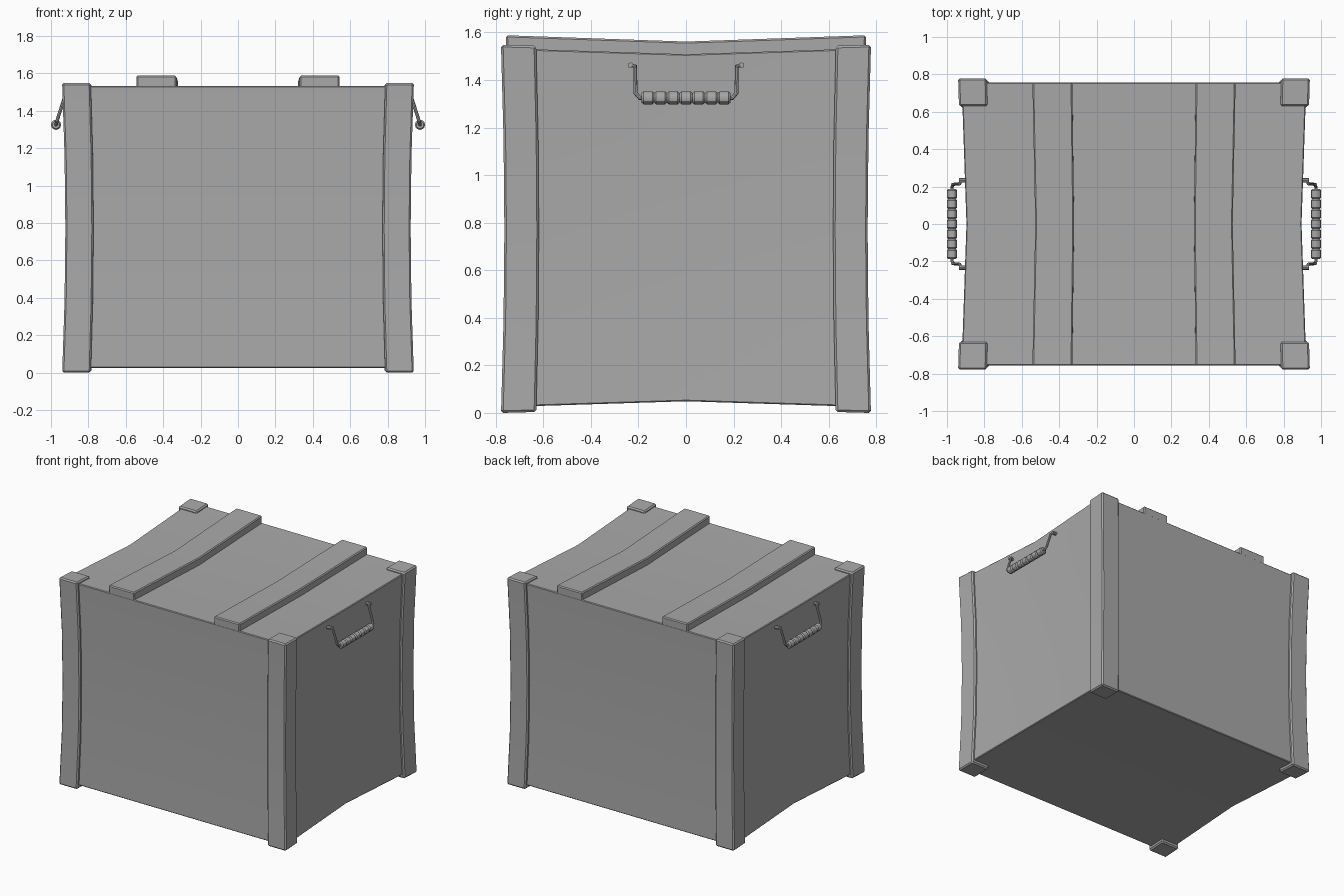
import bpy, bmesh, math
from mathutils import Vector, Matrix

cube = bpy.data.objects.get("Cube")
if cube:
    bpy.data.objects.remove(cube, do_unlink=True)

mat = bpy.data.materials.new("crate_grey")
mat.use_nodes = True
GREY = (0.4, 0.4, 0.4, 1)
mat.diffuse_color = GREY
mat.node_tree.nodes["Principled BSDF"].inputs["Base Color"].default_value = GREY

MID = 0.77  # height of the waist


def pinch(co):
    """Draw the walls, top and bottom in toward the middle."""
    across = max(0, 1 - abs(co.y) / 0.75)
    waist = max(0, 1 - ((co.z - MID) / MID) ** 2)
    x = co.x * (1 - 0.028 * across) * (1 - 0.018 * waist)
    y = co.y * (1 - 0.018 * waist)
    z = MID + (co.z - MID) * (1 - 0.032 * across)
    return Vector((x, y, z))


def finish(name, bm):
    bmesh.ops.recalc_face_normals(bm, faces=bm.faces)
    mesh = bpy.data.meshes.new(name)
    bm.to_mesh(mesh)
    bm.free()
    mesh.materials.append(mat)
    obj = bpy.data.objects.new(name, mesh)
    bpy.context.collection.objects.link(obj)
    bpy.ops.object.select_all(action='DESELECT')
    obj.select_set(True)
    bpy.context.view_layer.objects.active = obj
    bpy.ops.object.shade_smooth_by_angle(angle=math.radians(30))
    return obj


def box(name, lo, hi, bevel):
    """Bevelled box, cut at the waist levels and centre line, then pinched."""
    lo, hi = Vector(lo), Vector(hi)
    bm = bmesh.new()
    bmesh.ops.create_cube(bm, size=1)
    for v in bm.verts:
        v.co = (lo + hi) / 2 + v.co * (hi - lo)
    bmesh.ops.bevel(bm, geom=bm.edges[:], offset=bevel, segments=1,
                    affect='EDGES', profile=0.5)
    cuts = [((0, 0, z), (0, 0, 1)) for z in (0.385, MID, 1.155)]
    cuts.append(((0, 0, 0), (0, 1, 0)))
    for point, normal in cuts:
        bmesh.ops.bisect_plane(bm, geom=bm.verts[:] + bm.edges[:] + bm.faces[:],
                               plane_co=point, plane_no=normal)
    for v in bm.verts:
        v.co = pinch(v.co)
    return finish(name, bm)


def rod(name, points, radius):
    """Eight-sided tube swept along a path."""
    curve = bpy.data.curves.new(name, 'CURVE')
    curve.dimensions = '3D'
    curve.bevel_depth = radius
    curve.bevel_resolution = 2
    curve.use_fill_caps = True
    spline = curve.splines.new('POLY')
    spline.points.add(len(points) - 1)
    for p, co in zip(spline.points, points):
        p.co = (*co, 1)
    temp = bpy.data.objects.new(name, curve)
    bpy.context.collection.objects.link(temp)
    bpy.context.view_layer.update()
    bm = bmesh.new()
    bm.from_mesh(temp.to_mesh())
    temp.to_mesh_clear()
    bpy.data.objects.remove(temp)
    return finish(name, bm)


def grip(name, x, z, half, beads):
    """Ribbed hand grip: a lathe profile spun about the y direction."""
    step = 2 * half / beads
    profile = [(-half, 0)]
    for i in range(beads):
        start = -half + i * step
        for t, r in ((0.0, 0.020), (0.15, 0.027), (0.85, 0.027)):
            profile.append((start + t * step, r))
    profile += [(half, 0.020), (half, 0)]
    bm = bmesh.new()
    verts = [bm.verts.new((x, y, z + r)) for y, r in profile]
    edges = [bm.edges.new(pair) for pair in zip(verts, verts[1:])]
    bmesh.ops.spin(bm, geom=verts + edges, cent=(x, 0, z), axis=(0, 1, 0),
                   angle=math.tau, steps=12)
    bmesh.ops.remove_doubles(bm, verts=bm.verts, dist=0.0005)
    return finish(name, bm)


# Main chest
box("crate_body", (-0.922, -0.757, 0.025), (0.922, 0.757, 1.533), 0.005)

# Corner posts
for sx, side in ((1, "left"), (-1, "right")):
    for sy, end in ((1, "back"), (-1, "front")):
        xs = sorted((sx * 0.787, sx * 0.94))
        ys = sorted((sy * 0.63, sy * 0.778))
        box(f"{end}_{side}_post", (xs[0], ys[0], 0), (xs[1], ys[1], 1.548), 0.009)

# Raised battens across the lid
for sx, side in ((1, "left"), (-1, "right")):
    xs = sorted((sx * 0.33, sx * 0.543))
    box(f"{side}_batten", (xs[0], -0.757, 1.45), (xs[1], 0.757, 1.588), 0.007)

# Hanging handles: bent rod plus ribbed grip
for sx, side in ((1, "left"), (-1, "right")):
    arm = [(0.895, 0.235, 1.462), (0.926, 0.235, 1.462), (0.932, 0.214, 1.458),
           (0.968, 0.212, 1.345), (0.973, 0.195, 1.325)]
    path = arm + [(x, -y, z) for x, y, z in reversed(arm)]
    rod(f"{side}_handle_rod", [(sx * x, y, z) for x, y, z in path], 0.009)
    for sy, end in ((1, "back"), (-1, "front")):
        rod(f"{side}_{end}_handle_peg",
            [(sx * 0.89, sy * 0.233, 1.462), (sx * 0.935, sy * 0.233, 1.462)], 0.012)
    grip(f"{side}_handle_grip", sx * 0.973, 1.325, 0.187, 7)
